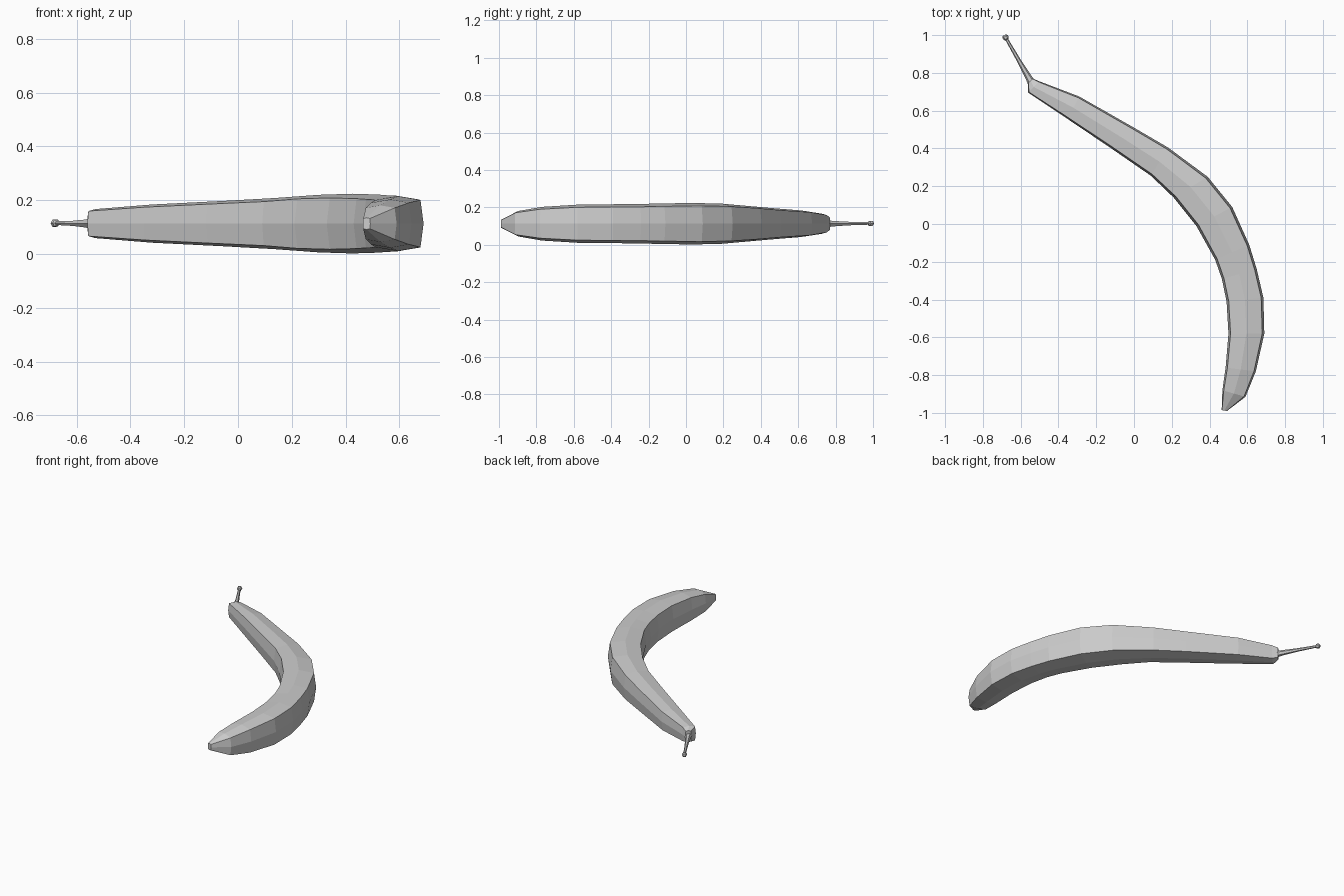
import bpy, bmesh
from mathutils import Vector

if "Cube" in bpy.data.objects:
    bpy.data.objects.remove(bpy.data.objects["Cube"])

ZC = 0.113  # height of the centre plane


def loft(name, rings):
    """Skin a list of equal-length point rings and cap both ends."""
    bm = bmesh.new()
    loops = [[bm.verts.new(p) for p in r] for r in rings]
    n = len(loops[0])
    for a, b in zip(loops, loops[1:]):
        for i in range(n):
            j = (i + 1) % n
            bm.faces.new((a[i], a[j], b[j], b[i]))
    bm.faces.new(loops[0])
    bm.faces.new(loops[-1])
    bmesh.ops.recalc_face_normals(bm, faces=bm.faces)
    me = bpy.data.meshes.new(name)
    bm.to_mesh(me)
    bm.free()
    ob = bpy.data.objects.new(name, me)
    bpy.context.collection.objects.link(ob)
    return ob


# Eight-sided section: (position from inner 0 to outer 1, fraction of half height)
SECTION = [(0, 0), (.06, .86), (.5, 1), (.94, .86),
           (1, 0), (.94, -.86), (.5, -1), (.06, -.86)]


def section(ox, oy, ix, iy, h):
    o, i = Vector((ox, oy, ZC)), Vector((ix, iy, ZC))
    return [i.lerp(o, t) + Vector((0, 0, f * h)) for t, f in SECTION]


# Fruit body: outer x, y, inner x, y, half height
BODY = [
    (-.535, .77, -.56, .745, .040),
    (-.50, .755, -.56, .695, .054),
    (-.29, .675, -.35, .555, .071),
    (.00, .51, -.12, .40, .084),
    (.18, .405, .09, .255, .095),
    (.39, .25, .21, .14, .107),
    (.52, .09, .33, -.01, .111),
    (.61, -.11, .43, -.19, .108),
    (.65, -.24, .465, -.29, .105),
    (.685, -.39, .49, -.41, .104),
    (.69, -.58, .50, -.58, .102),
    (.645, -.78, .485, -.76, .090),
    (.59, -.915, .468, -.88, .068),
    (.492, -.99, .464, -.985, .022),
]
loft("fruit_body", [section(*r) for r in BODY])

# Stem with a small knob: distance along the axis, radius
start, end = Vector((-.54, .745, ZC)), Vector((-.687, 1.0, ZC + .002))
axis = (end - start).normalized()
side = axis.cross(Vector((0, 0, 1))).normalized()
up = side.cross(axis)
length = (end - start).length
STEM = [(0, .022), (.04, .017), (.14, .011), (length - .028, .008),
        (length - .022, .015), (length - .008, .016), (length, .009)]
HEX = [(1, 0), (.5, .87), (-.5, .87), (-1, 0), (-.5, -.87), (.5, -.87)]
loft("stem", [[start + axis * d + (side * a + up * b) * r for a, b in HEX]
              for d, r in STEM])
